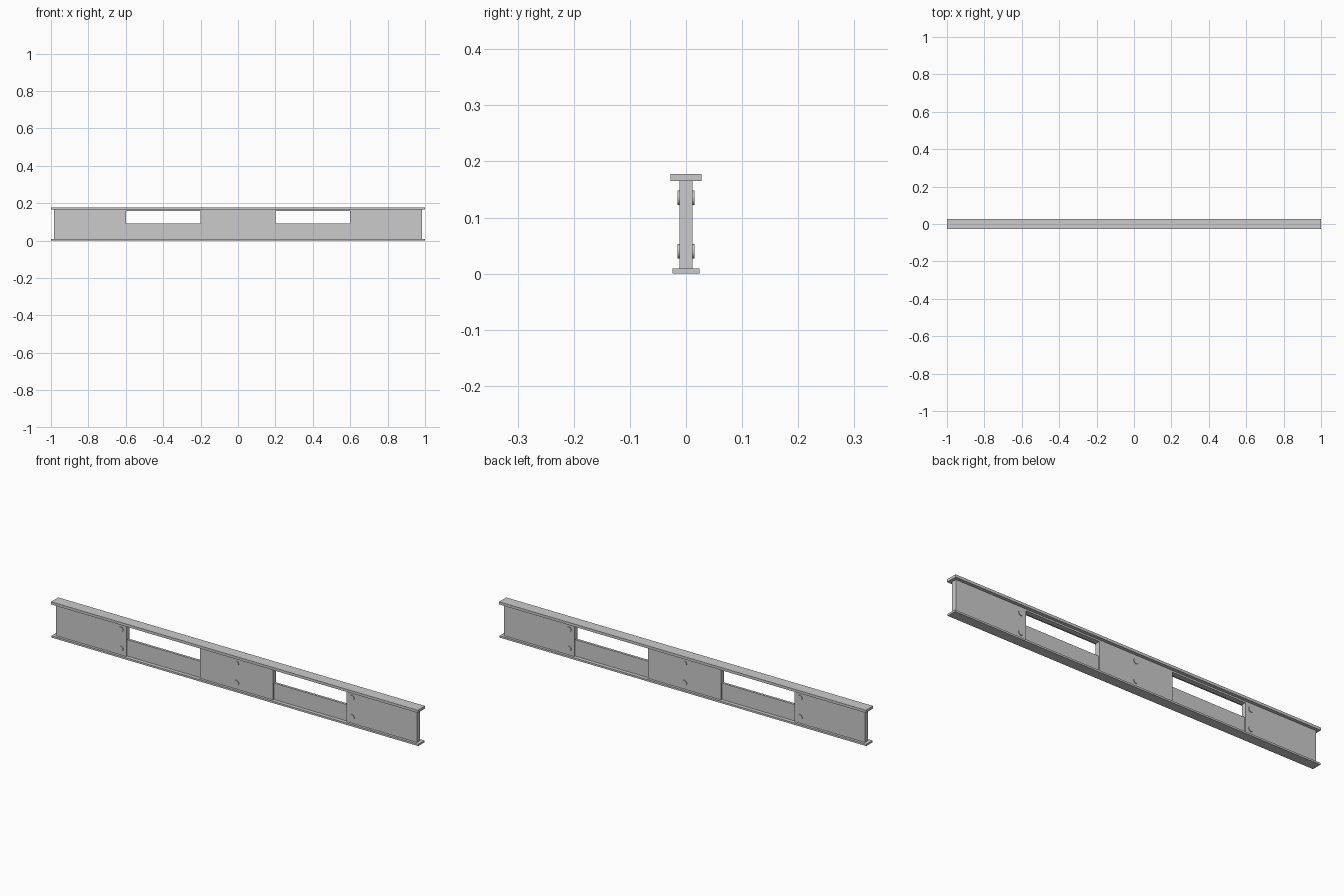
import bpy
from math import pi

if "Cube" in bpy.data.objects:
    bpy.data.objects.remove(bpy.data.objects["Cube"])


def box(name, x0, x1, half_y, z0, z1):
    bpy.ops.mesh.primitive_cube_add(size=1, location=((x0 + x1) / 2, 0, (z0 + z1) / 2))
    ob = bpy.context.object
    ob.name = name
    ob.scale = (x1 - x0, 2 * half_y, z1 - z0)
    bpy.ops.object.transform_apply(location=False, rotation=False, scale=True)
    return ob


WEB = 0.012
BOTTOM, TOP = 0.009, 0.165

# Flanges
box("bottom_flange", -1, 1, 0.024, 0, BOTTOM)
box("top_flange", -1, 1, 0.028, TOP, 0.178)

# Full-height web blocks
for name, x0, x1 in (("left_web", -0.985, -0.6),
                     ("middle_web", -0.2, 0.2),
                     ("right_web", 0.6, 0.985)):
    box(name, x0, x1, WEB, BOTTOM, TOP)

# Recessed panels below the openings, and the strips above them
for side, x0, x1 in (("left", -0.6, -0.2), ("right", 0.2, 0.6)):
    box(side + "_lower_panel", x0, x1, 0.006, BOTTOM, 0.09)
    box(side + "_opening_lintel", x0, x1, WEB, 0.157, TOP)

# Through pins standing slightly proud of both web faces
for x in (-0.63, 0, 0.63):
    for z in (0.04, 0.135):
        bpy.ops.mesh.primitive_cylinder_add(vertices=24, radius=0.013, depth=0.031,
                                            location=(x, 0, z), rotation=(pi / 2, 0, 0))
        bpy.context.object.name = "pin"
        bpy.ops.object.shade_smooth_by_angle()
